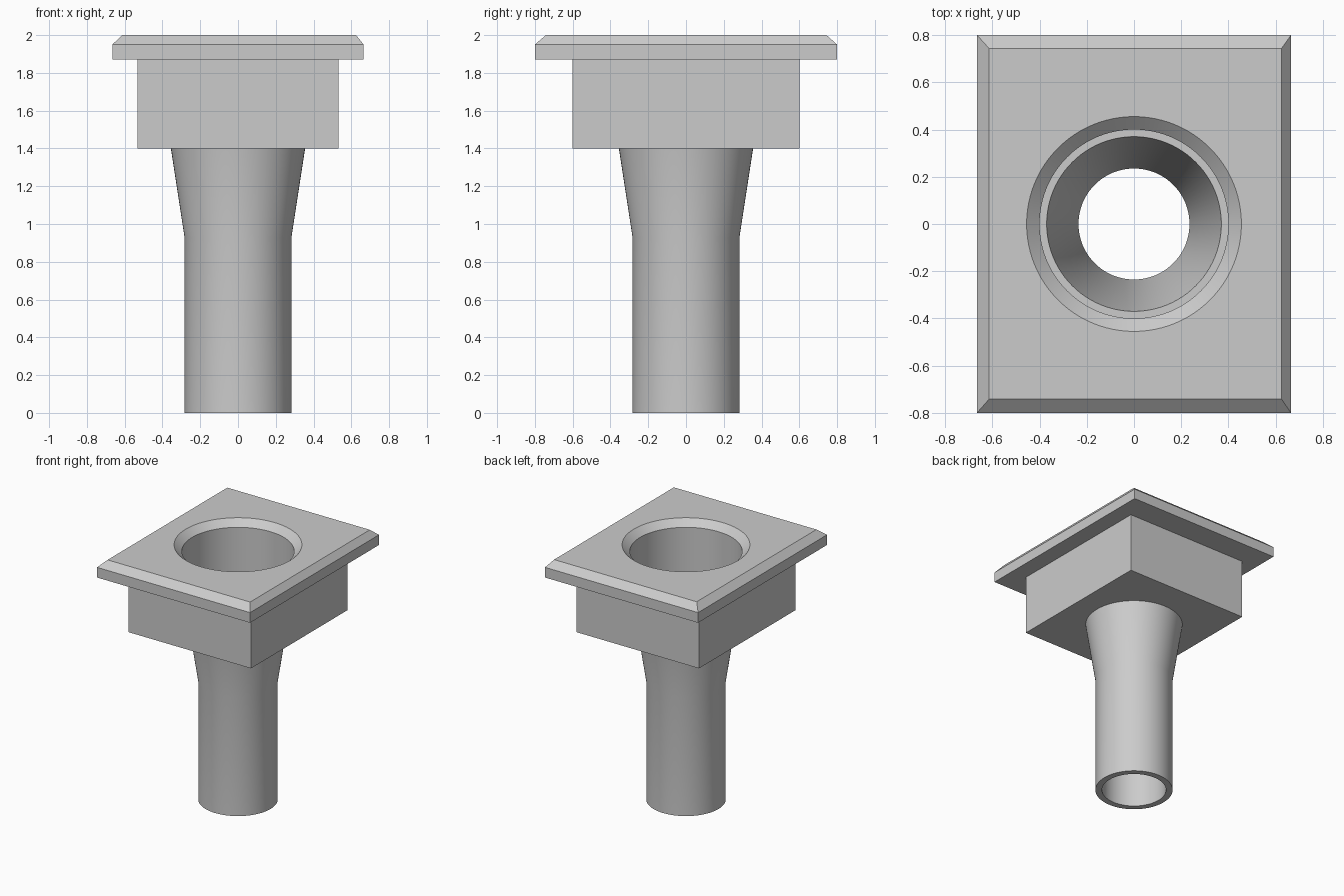
import bpy, bmesh, math

cube = bpy.data.objects.get("Cube")
if cube:
    bpy.data.objects.remove(cube, do_unlink=True)

SEGMENTS = 96

grey = bpy.data.materials.new("plain_grey")
grey.use_nodes = True
colour = (0.6, 0.6, 0.6, 1)
grey.diffuse_color = colour
grey.node_tree.nodes["Principled BSDF"].inputs["Base Color"].default_value = colour


def loft(name, rings):
    """Closed solid through a stack of rings with equal point counts."""
    bm = bmesh.new()
    loops = [[bm.verts.new(p) for p in ring] for ring in rings]
    n = len(loops[0])
    for low, high in zip(loops, loops[1:]):
        for i in range(n):
            j = (i + 1) % n
            bm.faces.new((low[i], low[j], high[j], high[i]))
    bm.faces.new(loops[0][::-1])
    bm.faces.new(loops[-1])
    bmesh.ops.recalc_face_normals(bm, faces=bm.faces)
    mesh = bpy.data.meshes.new(name)
    bm.to_mesh(mesh)
    bm.free()
    mesh.materials.append(grey)
    obj = bpy.data.objects.new(name, mesh)
    bpy.context.collection.objects.link(obj)
    return obj


def rect(x0, x1, y0, y1, z):
    return [(x0, y0, z), (x1, y0, z), (x1, y1, z), (x0, y1, z)]


def circle(r, z):
    angles = [math.tau * i / SEGMENTS for i in range(SEGMENTS)]
    return [(r * math.cos(a), r * math.sin(a), z) for a in angles]


def combine(target, tool, operation):
    bpy.context.view_layer.objects.active = target
    mod = target.modifiers.new(operation.lower(), 'BOOLEAN')
    mod.operation = operation
    mod.solver = 'EXACT'
    mod.object = tool
    bpy.ops.object.modifier_apply(modifier=mod.name)
    bpy.data.objects.remove(tool, do_unlink=True)


# Square block with an overhanging, chamfered flange on top
body = loft("flanged_drain_body", [
    rect(-0.533, 0.533, -0.6, 0.6, 1.4),
    rect(-0.533, 0.533, -0.6, 0.6, 1.87),
    rect(-0.665, 0.665, -0.8, 0.8, 1.87),
    rect(-0.665, 0.665, -0.8, 0.8, 1.95),
    rect(-0.614, 0.625, -0.742, 0.744, 2.0),
])

# Outlet pipe flaring up into the block
pipe = loft("outlet_pipe", [
    circle(0.283, 0), circle(0.283, 0.93), circle(0.363, 1.45)])
combine(body, pipe, 'UNION')

# Through bore: straight pipe, funnel, ledge, wide well, chamfered mouth
bore = loft("bore_cutter", [
    circle(0.235, -0.1), circle(0.235, 0.93), circle(0.37, 1.52),
    circle(0.40, 1.52), circle(0.40, 1.95), circle(0.455, 2.0),
    circle(0.455, 2.1)])
combine(body, bore, 'DIFFERENCE')

bpy.ops.object.select_all(action='DESELECT')
body.select_set(True)
bpy.context.view_layer.objects.active = body
bpy.ops.object.shade_smooth_by_angle(angle=math.radians(30))
